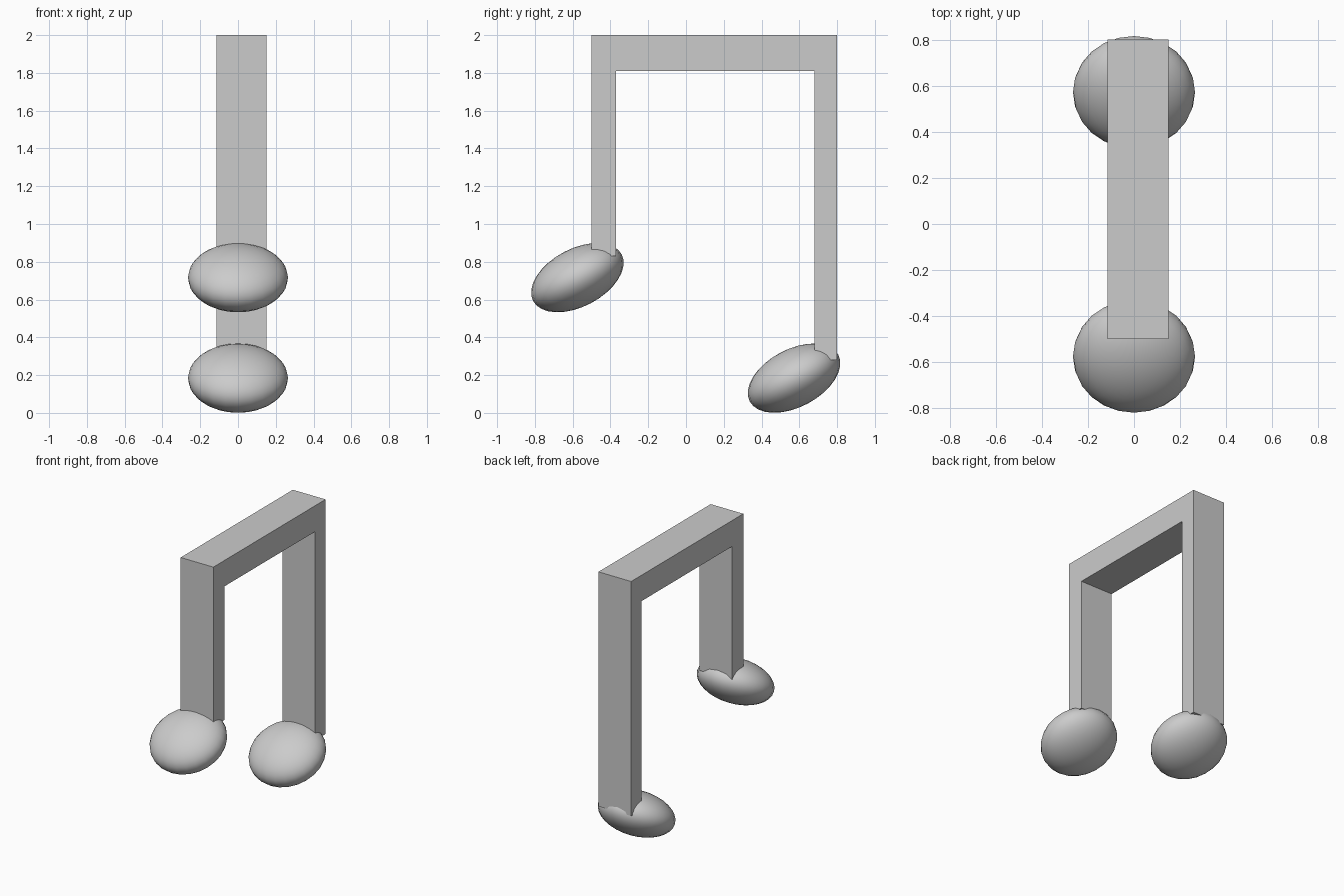
import bpy, bmesh, math

if "Cube" in bpy.data.objects:
    bpy.data.objects.remove(bpy.data.objects["Cube"])

# Beamed stems: one U-shaped profile in the YZ plane, extruded along x
X0, X1 = -0.115, 0.15
profile = [(-0.5, 0.83), (-0.5, 2.0), (0.8, 2.0), (0.8, 0.28),
           (0.68, 0.28), (0.68, 1.81), (-0.37, 1.81), (-0.37, 0.83)]
bm = bmesh.new()
face = bm.faces.new([bm.verts.new((X0, y, z)) for y, z in profile])
ext = bmesh.ops.extrude_face_region(bm, geom=[face])
new_verts = [v for v in ext["geom"] if isinstance(v, bmesh.types.BMVert)]
bmesh.ops.translate(bm, verts=new_verts, vec=(X1 - X0, 0, 0))
bmesh.ops.recalc_face_normals(bm, faces=bm.faces)
mesh = bpy.data.meshes.new("beam_and_stems")
bm.to_mesh(mesh)
bm.free()
bpy.context.collection.objects.link(bpy.data.objects.new("beam_and_stems", mesh))


# Note heads: flattened spheres tilted up towards the back
def note_head(name, y, z):
    bpy.ops.mesh.primitive_uv_sphere_add(
        segments=24, ring_count=16, radius=1,
        location=(0, y, z), rotation=(math.radians(27.8), 0, 0))
    head = bpy.context.object
    head.name = name
    head.scale = (0.265, 0.265, 0.153)
    bpy.ops.object.shade_smooth()


note_head("front_note_head", -0.575, 0.716)
note_head("back_note_head", 0.572, 0.184)
